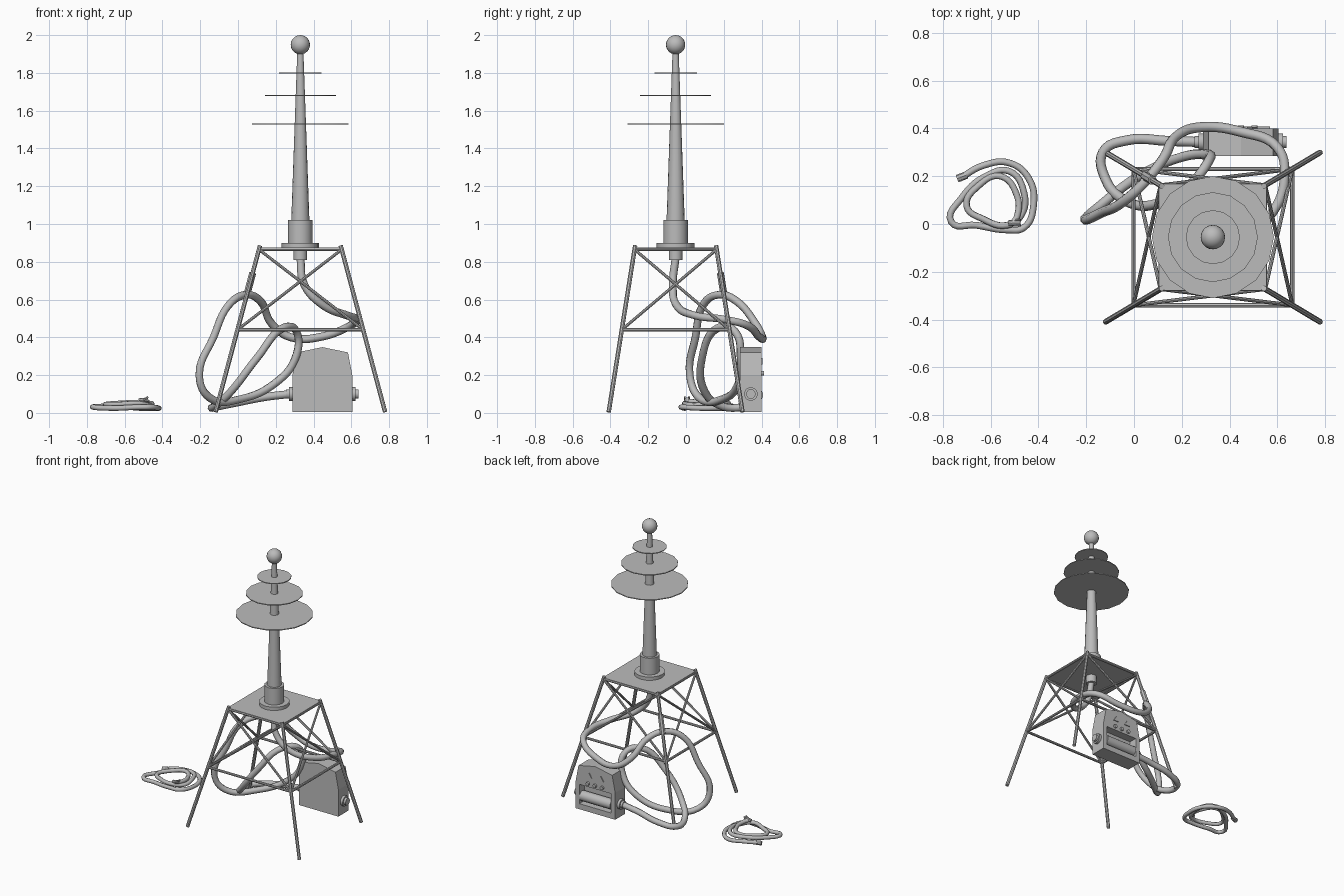
import bpy, bmesh, math
from mathutils import Vector

cube = bpy.data.objects.get("Cube")
if cube:
    bpy.data.objects.remove(cube, do_unlink=True)

grey = bpy.data.materials.new("plain grey")
grey.use_nodes = True
COLOUR = (0.5, 0.5, 0.5, 1)
grey.diffuse_color = COLOUR
grey.node_tree.nodes["Principled BSDF"].inputs["Base Color"].default_value = COLOUR

CX, CY = 0.33, -0.055   # tower axis


def finish(name, bm, smooth=False):
    bmesh.ops.recalc_face_normals(bm, faces=bm.faces[:])
    mesh = bpy.data.meshes.new(name)
    bm.to_mesh(mesh)
    bm.free()
    obj = bpy.data.objects.new(name, mesh)
    bpy.context.collection.objects.link(obj)
    mesh.materials.append(grey)
    if smooth:
        bpy.ops.object.select_all(action='DESELECT')
        obj.select_set(True)
        bpy.context.view_layer.objects.active = obj
        bpy.ops.object.shade_smooth_by_angle(angle=math.radians(40))
    return obj


def rod(name, a, b, r1, r2=None, sides=8, smooth=True):
    a, b = Vector(a), Vector(b)
    bm = bmesh.new()
    bmesh.ops.create_cone(bm, cap_ends=True, segments=sides, radius1=r1,
                          radius2=r1 if r2 is None else r2, depth=(b - a).length)
    turn = (b - a).to_track_quat('Z', 'Y').to_matrix().to_4x4()
    turn.translation = (a + b) / 2
    bm.transform(turn)
    return finish(name, bm, smooth)


def upright(name, z1, z2, r1, r2=None, sides=16):
    return rod(name, (CX, CY, z1), (CX, CY, z2), r1, r2, sides)


def prism(name, profile, y1, y2):
    bm = bmesh.new()
    face = bm.faces.new([bm.verts.new((x, y1, z)) for x, z in profile])
    out = bmesh.ops.extrude_face_region(bm, geom=[face])
    moved = [v for v in out["geom"] if isinstance(v, bmesh.types.BMVert)]
    bmesh.ops.translate(bm, vec=(0, y2 - y1, 0), verts=moved)
    return finish(name, bm)


def block(name, x1, x2, y1, y2, z1, z2):
    return prism(name, [(x1, z1), (x2, z1), (x2, z2), (x1, z2)], y1, y2)


def cable(name, points, radius):
    curve = bpy.data.curves.new(name, 'CURVE')
    curve.dimensions = '3D'
    curve.bevel_depth, curve.bevel_resolution = radius, 2
    curve.use_fill_caps, curve.resolution_u = True, 6
    spline = curve.splines.new('BEZIER')
    spline.bezier_points.add(len(points) - 1)
    for p, co in zip(spline.bezier_points, points):
        p.co = co
        p.handle_left_type = p.handle_right_type = 'AUTO'
    obj = bpy.data.objects.new(name, curve)
    bpy.context.collection.objects.link(obj)
    curve.materials.append(grey)


# Splayed stand
def corner(sx, sy, z):
    t = (0.88 - z) / 0.88
    return Vector((CX + sx * (0.215 + 0.235 * t), CY + sy * (0.215 + 0.14 * t), z))


corners = [(-1, -1), (1, -1), (1, 1), (-1, 1)]
for i, c in enumerate(corners):
    n = corners[(i + 1) % 4]
    rod("leg", corner(*c, 0.005), corner(*c, 0.885), 0.012)
    rod("ring_bar", corner(*c, 0.44), corner(*n, 0.44), 0.009)
    rod("top_bar", corner(*c, 0.865), corner(*n, 0.865), 0.008)
    rod("brace", corner(*c, 0.865), corner(*n, 0.44), 0.008)
    rod("brace", corner(*n, 0.865), corner(*c, 0.44), 0.008)
rod("leg_sleeve", corner(-1, 1, 0.62), corner(-1, 1, 0.74), 0.019)
block("platform", CX - 0.222, CX + 0.222, CY - 0.222, CY + 0.222, 0.864, 0.876)

# Mast
upright("cable_socket", 0.81, 0.866, 0.036)
upright("base_flange", 0.872, 0.9, 0.1)
upright("mast_collar", 0.9, 1.02, 0.065)
upright("mast", 1.02, 1.92, 0.048, 0.016)
for z, r in ((1.53, 0.255), (1.68, 0.188), (1.8, 0.113)):
    upright("mast_disc", z - 0.003, z + 0.003, r)
bm = bmesh.new()
bmesh.ops.create_uvsphere(bm, u_segments=20, v_segments=12, radius=0.051)
bmesh.ops.translate(bm, vec=(CX, CY, 1.949), verts=bm.verts[:])
finish("top_ball", bm, True)

# Generator box with an open bay at the back
body = prism("generator_body", [(0.288, 0.005), (0.605, 0.005), (0.605, 0.2), (0.582, 0.32),
                                (0.447, 0.348), (0.312, 0.32), (0.288, 0.2)], 0.285, 0.4)
cutter = block("bay_cutter", 0.32, 0.575, 0.34, 0.45, 0.045, 0.185)
cut = body.modifiers.new("bay", 'BOOLEAN')
cut.operation, cut.object, cut.solver = 'DIFFERENCE', cutter, 'EXACT'
bpy.context.view_layer.objects.active = body
bpy.ops.object.modifier_apply(modifier="bay")
bpy.data.objects.remove(cutter, do_unlink=True)
rod("bay_roller", (0.325, 0.372, 0.095), (0.57, 0.372, 0.095), 0.036, sides=14)
for x in (0.39, 0.447, 0.504):
    rod("knob", (x, 0.398, 0.21), (x, 0.413, 0.21), 0.013, sides=10)
for x in (0.4, 0.495):
    prism("dial_plate", [(x - 0.022, 0.255), (x + 0.022, 0.255), (x, 0.29)], 0.399, 0.406)
for x, side in ((0.288, -1), (0.605, 1)):
    rod("socket_ring", (x, 0.343, 0.1), (x + side * 0.018, 0.343, 0.1), 0.036, sides=14)
    rod("socket_plug", (x, 0.343, 0.1), (x + side * 0.034, 0.343, 0.1), 0.025, sides=14)

# Cable from mast to generator
cable("power_cable", [
    (0.33, -0.055, 0.82), (0.35, -0.07, 0.68), (0.45, -0.05, 0.57), (0.58, 0.05, 0.515),
    (0.63, 0.2, 0.495), (0.6, 0.32, 0.465), (0.45, 0.385, 0.405), (0.28, 0.405, 0.4),
    (0.18, 0.37, 0.47), (0.12, 0.27, 0.59), (0.04, 0.17, 0.625), (-0.05, 0.09, 0.57),
    (-0.13, 0.05, 0.4), (-0.205, 0.02, 0.2), (-0.15, 0.07, 0.08), (0.02, 0.2, 0.075),
    (0.2, 0.28, 0.16), (0.3, 0.29, 0.28), (0.31, 0.26, 0.43), (0.24, 0.17, 0.45),
    (0.1, 0.085, 0.29), (-0.04, 0.1, 0.11), (-0.12, 0.19, 0.035), (-0.13, 0.3, 0.03),
    (-0.03, 0.35, 0.05), (0.15, 0.347, 0.085), (0.28, 0.343, 0.1)], 0.021)

# Loose coil on the ground
cable("loose_coil", [
    (-0.73, 0.19, 0.03), (-0.63, 0.245, 0.035), (-0.52, 0.255, 0.025), (-0.44, 0.19, 0.025),
    (-0.42, 0.08, 0.025), (-0.46, -0.015, 0.03), (-0.53, -0.025, 0.03), (-0.66, -0.005, 0.025),
    (-0.765, 0.01, 0.03), (-0.72, 0.11, 0.035), (-0.62, 0.2, 0.045), (-0.52, 0.22, 0.05),
    (-0.46, 0.13, 0.05), (-0.47, 0.04, 0.04), (-0.53, -0.005, 0.05), (-0.63, 0.02, 0.045),
    (-0.7, 0.075, 0.045), (-0.65, 0.16, 0.05), (-0.56, 0.2, 0.055), (-0.49, 0.12, 0.055),
    (-0.49, 0.03, 0.06), (-0.51, 0.0, 0.065)], 0.014)
rod("coil_plug", (-0.525, 0.005, 0.065), (-0.475, 0.005, 0.07), 0.012)
for y in (-0.006, 0.016):
    rod("plug_prong", (-0.5, y, 0.068), (-0.475, y, 0.085), 0.005, sides=6)
rod("coil_end", (-0.74, 0.19, 0.03), (-0.7, 0.205, 0.031), 0.016)
